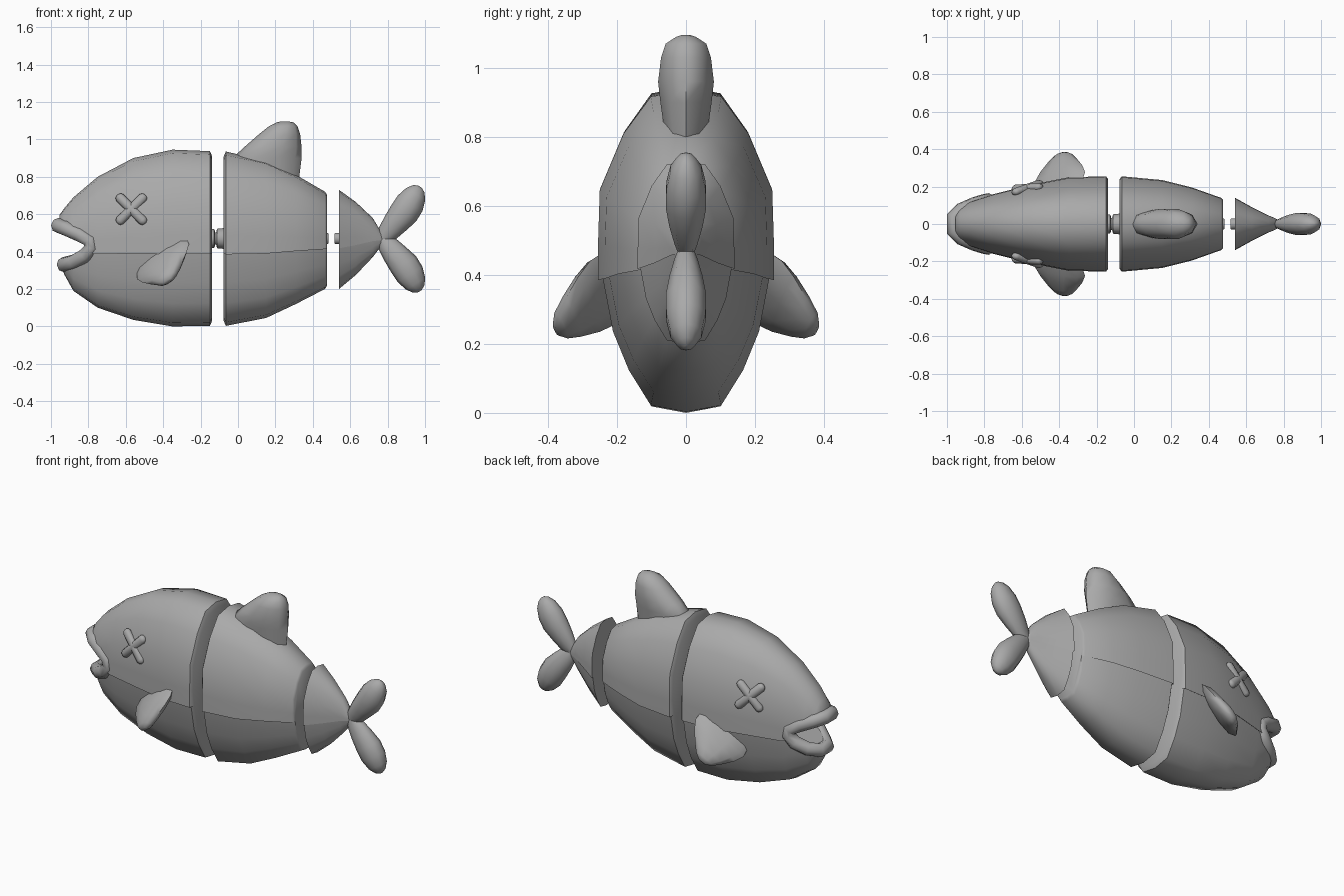
import bpy, bmesh, math
from mathutils import Vector as V

if "Cube" in bpy.data.objects:
    bpy.data.objects.remove(bpy.data.objects["Cube"])

# Mid-grey material shared by every part
GREY = bpy.data.materials.new("mid_grey")
GREY.diffuse_color = (.4, .4, .4, 1)
GREY.use_nodes = True
GREY.node_tree.nodes["Principled BSDF"].inputs["Base Color"].default_value = GREY.diffuse_color


def loft(name, rings, angle=50):
    """Skin a list of equal-length closed rings and cap both ends."""
    bm = bmesh.new()
    rows = [[bm.verts.new(p) for p in r] for r in rings]
    n = len(rows[0])
    for a, b in zip(rows, rows[1:]):
        for i in range(n):
            j = (i + 1) % n
            bm.faces.new((a[i], a[j], b[j], b[i]))
    bm.faces.new(rows[0][::-1])
    bm.faces.new(rows[-1])
    bmesh.ops.recalc_face_normals(bm, faces=bm.faces)
    me = bpy.data.meshes.new(name)
    bm.to_mesh(me)
    bm.free()
    me.materials.append(GREY)
    ob = bpy.data.objects.new(name, me)
    bpy.context.collection.objects.link(ob)
    smooth(ob, angle)
    return ob


def smooth(ob, angle=50):
    bpy.ops.object.select_all(action='DESELECT')
    ob.select_set(True)
    bpy.context.view_layer.objects.active = ob
    bpy.ops.object.shade_smooth_by_angle(angle=math.radians(angle))


def ellipse(c, u, v, n=10):
    return [V(c) + V(u) * math.cos(2 * math.pi * i / n) + V(v) * math.sin(2 * math.pi * i / n)
            for i in range(n)]


# Half cross-section of the body (width, height fractions), with the belly seam step
HALF = [(0, 0), (.4, .02), (.65, .13), (.83, .25), (.95, .42), (1.0, .41),
        (1.0, .52), (.98, .69), (.71, .865), (.4, .98), (0, 1)]


def section(x, bot, top, w):
    full = HALF + [(-a, b) for a, b in HALF[-2:0:-1]]
    return [V((x, a * w, bot + b * (top - bot))) for a, b in full]


def cap(x, bot, top, w, dx):
    """Slightly inset, bulged cut face."""
    h = (top - bot) * .03
    return section(x + dx, bot + h, top - h, w * .94)


# Head, body and tail slices
head = loft("head", [section(*s) for s in [
    (-.955, .36, .595, .07), (-.93, .28, .63, .095), (-.88, .19, .69, .118),
    (-.75, .10, .80, .16), (-.56, .035, .90, .208), (-.35, 0, .945, .25),
    (-.15, .003, .937, .255)]] + [cap(-.15, .003, .937, .255, .012)])
loft("middle_slice", [cap(-.065, .003, .935, .255, -.012)] + [section(*s) for s in [
    (-.065, .003, .935, .255), (.15, .045, .885, .235), (.31, .12, .81, .195),
    (.465, .2, .72, .14)]] + [cap(.465, .2, .72, .14, .01)])
loft("tail_slice", [section(*s) for s in [
    (.54, .2, .73, .14), (.63, .275, .665, .09), (.72, .37, .58, .045),
    (.75, .41, .53, .033), (.775, .44, .49, .02)]])

# Mouth notch cut out of the head
cutter = loft("mouth_cutter", [[V((-.765, y, .43)), V((-1.1, y, .58)), V((-1.1, y, .28))]
                               for y in (-.4, .4)])
cutter.hide_render = True
mod = head.modifiers.new("mouth", 'BOOLEAN')
mod.operation = 'DIFFERENCE'
mod.object = cutter
mod.solver = 'EXACT'
bpy.context.view_layer.objects.active = head
bpy.ops.object.modifier_apply(modifier=mod.name)
bpy.data.objects.remove(cutter)
smooth(head)

# Lips: one closed tube round the mouth opening
side = [(-.962, .035, .54), (-.92, .075, .523), (-.85, .105, .492), (-.79, .123, .458),
        (-.783, .125, .42), (-.82, .115, .378), (-.88, .08, .343), (-.932, .035, .33)]
path = side + [(x, -y, z) for x, y, z in reversed(side)]
cu = bpy.data.curves.new("lips", 'CURVE')
cu.dimensions = '3D'
cu.bevel_depth = .041
cu.bevel_resolution = 2
cu.materials.append(GREY)
sp = cu.splines.new('POLY')
sp.points.add(len(path) - 1)
for p, co in zip(sp.points, path):
    p.co = (*co, 1)
sp.use_cyclic_u = True
lips = bpy.data.objects.new("lips", cu)
bpy.context.collection.objects.link(lips)
bpy.ops.object.select_all(action='DESELECT')
lips.select_set(True)
bpy.context.view_layer.objects.active = lips
bpy.ops.object.convert(target='MESH')
smooth(lips)

# Dorsal fin: (z, x start, x end, half thickness)
loft("dorsal_fin", [ellipse(((a + b) / 2, 0, z), ((b - a) / 2, 0, 0), (0, w, 0)) for z, a, b, w in [
    (.78, .0, .325, .06), (.90, -.03, .34, .078), (.96, .035, .34, .085), (1.03, .115, .332, .076),
    (1.07, .165, .318, .062), (1.09, .205, .297, .03), (1.096, .23, .27, .01)]], 60)

# Tail fin lobes, mirrored about the fish axis: (x, z offset, half width, half thickness)
for name, s in (("tail_fin_upper", 1), ("tail_fin_lower", -1)):
    d = V((.08, 0, -.05 * s)).normalized()
    loft(name, [ellipse((x, 0, .468 + s * z), d * w, (0, t, 0)) for x, z, w, t in [
        (.765, -.01, .03, .02), (.80, .03, .055, .035), (.84, .08, .068, .05),
        (.885, .135, .079, .061), (.92, .19, .078, .06), (.95, .24, .06, .047),
        (.966, .268, .036, .027), (.972, .28, .012, .008)]], 60)

for s, label in ((-1, "right"), (1, "left")):
    # Pectoral fins: triangular paddles leaning out from the body
    a, b, c = V((-.265, s * .255, .46)), V((-.545, s * .19, .27)), V((-.375, s * .378, .24))
    mid, axis = (a + b) / 2, (a - b) / 2
    nrm = (a - b).cross(c - b).normalized()
    loft(label + "_pectoral_fin", [ellipse(mid.lerp(c, t), axis * k, nrm * th) for t, k, th in [
        (-.1, .95, .03), (.15, .99, .04), (.4, .84, .042), (.7, .56, .038), (.9, .34, .03),
        (1.0, .15, .012)]], 60)
    # Crossed eyes: two rounded bars lying on the skin
    tx, tz = V((.068, s * .014, 0)), V((0, -s * .010, .068))
    n = V((-.2, s, .15)).normalized()
    for q in (1, -1):
        d = tx + tz * q
        ctr = V((-.57, s * .194, .627))
        v = d.cross(n).normalized()
        loft(label + "_eye_bar_" + ("a" if q > 0 else "b"),
             [ellipse(ctr + d * t, n * r * .8, v * r, 8) for t, r in [
                 (-1.1, .008), (-1.05, .019), (-.9, .026), (.9, .026), (1.05, .019), (1.1, .008)]], 60)

# Spine stubs showing in the gaps: (x, radius) outlines
for name, prof in {
    "spine_stub_head": [(-.16, .05), (-.128, .05), (-.123, .04)],
    "spine_link": [(-.125, .03), (-.116, .035), (-.112, .052), (-.08, .055), (-.06, .055)],
    "spine_stub_middle": [(.45, .03), (.478, .03), (.484, .024)],
    "spine_stub_tail": [(.515, .024), (.52, .03), (.56, .03)],
}.items():
    loft(name, [ellipse((x, 0, .47), (0, r, 0), (0, 0, r), 12) for x, r in prof])
